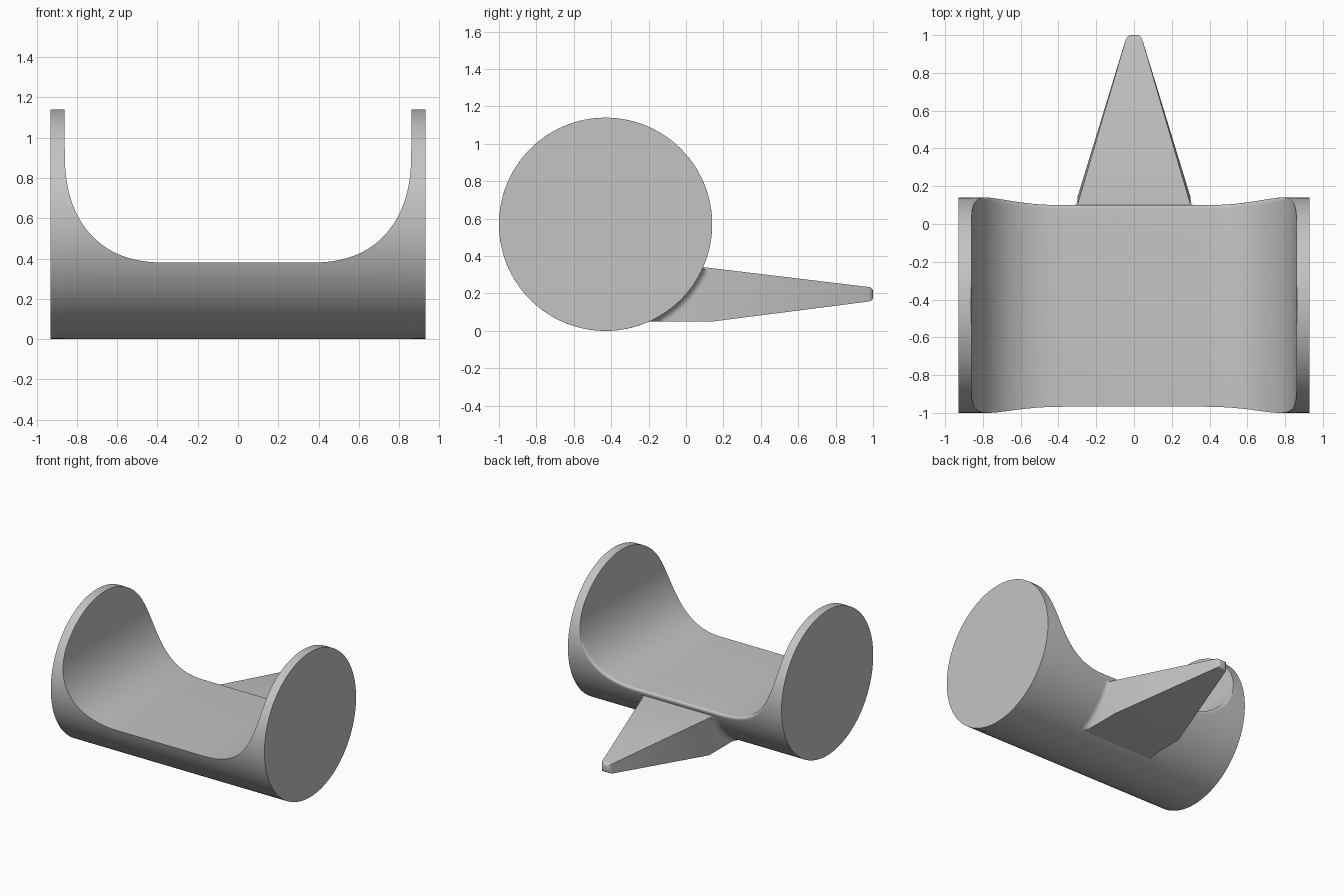
import bpy, bmesh
from math import sin, cos, pi, asin, sqrt
from mathutils import Vector

if "Cube" in bpy.data.objects:
    bpy.data.objects.remove(bpy.data.objects["Cube"], do_unlink=True)

grey = bpy.data.materials.new("plain grey")
grey.use_nodes = True
colour = (0.55, 0.55, 0.55, 1)
grey.diffuse_color = colour
grey.node_tree.nodes["Principled BSDF"].inputs["Base Color"].default_value = colour

R, CY = 0.57, -0.43        # drum radius and its axis in y (axis height is R)
HALF = 0.93                # half length of the drum


def loft(bm, rings):
    """Skin closed rings of equal size and cap both ends."""
    rows = [[bm.verts.new(p) for p in ring] for ring in rings]
    n = len(rows[0])
    for a, b in zip(rows, rows[1:]):
        for i in range(n):
            j = (i + 1) % n
            bm.faces.new((a[i], a[j], b[j], b[i]))
    bm.faces.new(rows[0])
    bm.faces.new(rows[-1])
    return rows


def finish(name, bm, angle=0.6):
    bmesh.ops.recalc_face_normals(bm, faces=bm.faces)
    mesh = bpy.data.meshes.new(name)
    bm.to_mesh(mesh)
    bm.free()
    mesh.materials.append(grey)
    ob = bpy.data.objects.new(name, mesh)
    bpy.context.collection.objects.link(ob)
    bpy.ops.object.select_all(action='DESELECT')
    bpy.context.view_layer.objects.active = ob
    ob.select_set(True)
    bpy.ops.object.shade_smooth_by_angle(angle=angle)
    return ob


# Drum section: circle cut off level at height z, rear lip rounded by s
def section(x, z, s, arc=112, lip=6):
    top = asin(max(-1, min(1, (z - R) / R)))
    start = top - s / R
    end = -pi - top
    on_arc = lambda a: Vector((x, CY + R * cos(a), R + R * sin(a)))
    corner = on_arc(top)
    inner = corner - Vector((0, s, 0))
    outer = on_arc(start)
    pts = []
    for i in range(lip):
        t = i / lip
        pts.append(inner * (1 - t) ** 2 + corner * 2 * t * (1 - t) + outer * t * t)
    pts += [on_arc(start + (end - start) * i / arc) for i in range(arc + 1)]
    return pts


# Saddle profile: flat floor, elliptical bends, upright end walls
FLOOR, BEND_TOP, FLAT, WALL = 0.38, 0.93, 0.36, 0.86
POWER = 2 / 2.35
stations = []
STEPS = 32
for i in range(STEPS + 1):
    a = pi / 2 * (1 - i / STEPS)
    c, d = max(cos(a), 0) ** POWER, max(sin(a), 0) ** POWER
    stations.append((FLAT + (WALL - FLAT) * c, BEND_TOP - (BEND_TOP - FLOOR) * d))
for i in range(1, 13):
    t = i / 12
    stations.append((WALL + 0.002 * t, BEND_TOP + (2 * R - 0.0003 - BEND_TOP) * (1 - (1 - t) ** 2)))
stations.append((HALF, stations[-1][1]))


def lip_size(z):
    return 0.0005 + 0.028 * max(0, min(1, (0.8 - z) / 0.3))


bm = bmesh.new()
full = [(-x, z) for x, z in reversed(stations)] + stations
loft(bm, [section(x, z, lip_size(z)) for x, z in full])
finish("saddle_drum", bm)

# Tapered spike at the rear
def frame(half, y_low, y_high, low, high):
    return [(-half, y_low, low), (half, y_low, low), (half, y_high, high), (-half, y_high, high)]


bm = bmesh.new()
rows = loft(bm, [frame(0.3, -0.35, -0.35, 0.05, 0.34),
                 frame(0.3, 0.14, 0.1, 0.05, 0.34),
                 frame(0.037, 1, 1, 0.16, 0.232)])
tip = set(rows[-1])
edges = [e for e in bm.edges if all(v in tip for v in e.verts)]
bmesh.ops.bevel(bm, geom=edges, offset=0.022, segments=4, profile=0.5, affect='EDGES')
finish("rear_spike", bm, 0.5)

# Concave fillets blending the spike's sides into the drum
F = 0.04
low_angle, high_angle = asin((0.05 - R) / R), asin((0.335 - R) / R)
for side, name in ((1, "left_fillet"), (-1, "right_fillet")):
    rings = []
    for i in range(25):
        a = low_angle + (high_angle - low_angle) * i / 24
        outline = [(0.29, R - 0.01), (0.3, R + F)]
        for k in range(1, 9):
            t = pi / 2 * k / 8
            outline.append((0.3 + F * (1 - cos(t)), R + F * (1 - sin(t))))
        outline.append((0.3 + F, R - 0.01))
        rings.append([(side * x, CY + r * cos(a), max(0.05, R + r * sin(a))) for x, r in outline])
    bm = bmesh.new()
    loft(bm, rings)
    finish(name, bm)
